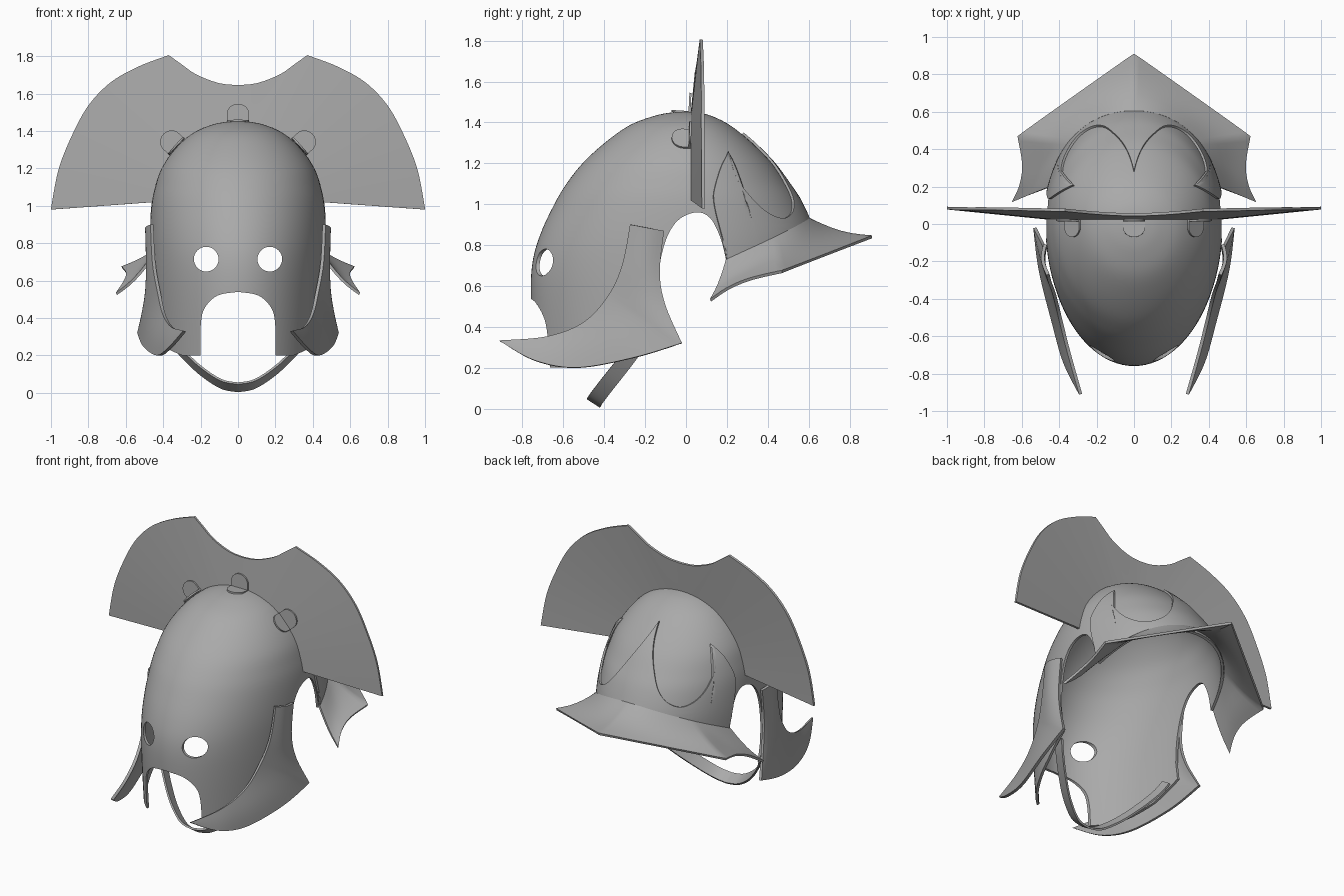
import bpy, bmesh
from math import sin, cos, pi, radians
from mathutils import Vector

cube = bpy.data.objects.get("Cube")
if cube:
    bpy.data.objects.remove(cube, do_unlink=True)

metal = bpy.data.materials.new("grey_metal")
metal.use_nodes = True
metal.diffuse_color = (0.4, 0.4, 0.4, 1)
metal.node_tree.nodes["Principled BSDF"].inputs["Base Color"].default_value = (0.4, 0.4, 0.4, 1)


def spline(points, n=6):
    """Smooth curve through points, n samples per span."""
    p = [Vector(q) for q in points]
    out = []
    for i in range(len(p) - 1):
        a, b, c, d = p[max(i - 1, 0)], p[i], p[i + 1], p[min(i + 2, len(p) - 1)]
        for k in range(n):
            t = k / n
            out.append(0.5 * (2 * b + (c - a) * t + (2 * a - 5 * b + 4 * c - d) * t ** 2
                              + (3 * b - a - 3 * c + d) * t ** 3))
    return out + [p[-1]]


def along(curve, t):
    """Point at fraction t of a sampled curve."""
    f = max(0, min(1, t)) * (len(curve) - 1)
    i = min(int(f), len(curve) - 2)
    return curve[i].lerp(curve[i + 1], f - i)


def finish(name, bm, thickness=0, mirror=False):
    bmesh.ops.remove_doubles(bm, verts=bm.verts, dist=0.0005)
    bmesh.ops.recalc_face_normals(bm, faces=bm.faces)
    mesh = bpy.data.meshes.new(name)
    bm.to_mesh(mesh)
    bm.free()
    mesh.materials.append(metal)
    obj = bpy.data.objects.new(name, mesh)
    bpy.context.collection.objects.link(obj)
    if mirror:
        obj.modifiers.new("mirror", 'MIRROR').merge_threshold = 0.002
    if thickness:
        mod = obj.modifiers.new("thickness", 'SOLIDIFY')
        mod.thickness, mod.offset = thickness, 0
    return obj


def smooth(obj):
    bpy.ops.object.select_all(action='DESELECT')
    bpy.context.view_layer.objects.active = obj
    obj.select_set(True)
    for mod in list(obj.modifiers):
        bpy.ops.object.modifier_apply(modifier=mod.name)
    bpy.ops.object.shade_smooth_by_angle(angle=radians(35))


def loft(name, rows, thickness, mirror=True):
    bm = bmesh.new()
    grid = [[bm.verts.new(p) for p in row] for row in rows]
    for r, s in zip(grid, grid[1:]):
        for i in range(len(r) - 1):
            bm.faces.new((r[i], r[i + 1], s[i + 1], s[i]))
    return finish(name, bm, thickness, mirror)


def between(a, b, steps):
    return [[p.lerp(q, k / steps) for p, q in zip(a, b)] for k in range(steps + 1)]


def prism(name, outline, low, high, axis):
    """Extrude a 2D outline along x or y."""
    bm = bmesh.new()
    at = (lambda p, d: (d, p[0], p[1])) if axis == 'x' else (lambda p, d: (p[0], d, p[1]))
    face = bm.faces.new([bm.verts.new(at(p, low)) for p in outline])
    new = bmesh.ops.extrude_face_region(bm, geom=[face])["geom"]
    shift = Vector(at((0, 0), high - low))
    bmesh.ops.translate(bm, vec=shift, verts=[v for v in new if isinstance(v, bmesh.types.BMVert)])
    return finish(name, bm)


# Skull sections: height, front depth, back depth, half width
sections = spline([(.15, .73, .6, .445), (.5, .75, .62, .46), (.7, .745, .62, .465),
                   (.85, .705, .61, .465), (1, .635, .55, .455), (1.1, .575, .485, .435),
                   (1.2, .495, .41, .4), (1.3, .385, .31, .33), (1.38, .27, .21, .24),
                   (1.425, .15, .12, .14), (1.442, .06, .05, .06), (1.445, .002, .002, .002)], 5)


def skull(angle, z, grow=0):
    """Point on the skull; angle 0 is the back, pi is the front."""
    for lo, hi in zip(sections, sections[1:]):
        if lo[0] <= z <= hi[0]:
            s = lo.lerp(hi, (z - lo[0]) / (hi[0] - lo[0]))
            break
    depth = s[2] if cos(angle) > 0 else s[1]
    return Vector(((s[3] + grow) * sin(angle), (depth + grow) * cos(angle), z + grow * .4))


# Skull and face mask in one shell
SEG = 96
shell = loft("skull_and_mask", [[skull(2 * pi * i / SEG, s[0]) for i in range(SEG + 1)]
                                for s in sections], .016, False)

# Ear and neck opening, mouth arch and eye holes
ear = [p[:2] for p in spline([(-.14, .5, 0), (-.135, .66, 0), (-.1, .82, 0), (-.04, .92, 0),
                              (.05, .96, 0), (.12, .93, 0), (.17, .83, 0), (.2, .71, 0)])]
side_cut = [(-.62, .1), (-.6, .19), (-.45, .23), (-.3, .28), (-.12, .38)] + ear
side_cut += [(.4, .82), (.62, .91), (1, .91), (1, .1)]
mouth_half = [p[:2] for p in spline([(.2, .2, 0), (.2, .35, 0), (.18, .45, 0), (.11, .52, 0), (0, .54, 0)])]
mouth = [(.205, .1)] + mouth_half + [(-x, z) for x, z in mouth_half[-2::-1]] + [(-.205, .1)]
cutters = [prism("side_cutter", side_cut, -1, 1, 'x'), prism("mouth_cutter", mouth, -1, -.35, 'y'),
           prism("base_cutter", [(-1, 0), (1, 0), (1, .2), (-1, .2)], -1, 1, 'y')]
for side in (-1, 1):
    eye = [(side * .17 + .066 * cos(a * pi / 16), .715 + .066 * sin(a * pi / 16)) for a in range(32)]
    cutters.append(prism("eye_cutter", eye, -1, -.35, 'y'))
for cutter in cutters:
    cutter.hide_render = True
    mod = shell.modifiers.new("cut", 'BOOLEAN')
    mod.operation, mod.solver, mod.object = 'DIFFERENCE', 'EXACT', cutter
smooth(shell)
for cutter in cutters:
    bpy.data.objects.remove(cutter, do_unlink=True)

# Neck guard plate with three points: (angle, height, angle at rim)
lobe = spline([(0, 1.34, 0), (5, 1.24, 5), (12, 1.13, 12), (21, 1.01, 20), (30, .945, 30),
               (40, .925, 40), (50, .97, 48), (57, 1.06, 53), (60, 1.15, 56), (57, 1.25, 59)], 5)
edge = spline([(57, 1.25, 59), (67, 1.18, 64), (74, 1.08, 68), (76, 1, 70), (74, .85, 71), (71, .73, 72)], 5)
columns = lobe + edge[1:]


def rim_height(deg):
    return .92 - .2 * (1 - cos(radians(deg))) / (1 - cos(radians(72)))


rows = []
for k in range(13):
    t = k / 12
    rows.append([skull(radians(c[0] + (c[2] - c[0]) * t), c[1] + (rim_height(c[2]) - c[1]) * t, .015)
                 for c in columns])
smooth(loft("neck_guard", rows, .012))

# Flared brim
rim, outer = [], []
flare = spline([(.62, .47, .67), (.595, .32, .635), (.61, .21, .59), (.65, .12, .53)], 8)
for i in range(37):
    deg = 2 * i
    rim.append(skull(radians(deg), rim_height(deg), .015))
    tip = Vector((0, .91, .84))
    outer.append(tip.lerp(flare[0], deg / 46) if deg <= 46 else along(flare, (deg - 46) / 26))
brim = between(rim, outer, 6)
for k, row in enumerate(brim):
    for p in row:
        p.z -= .02 * sin(pi * k / 6)
smooth(loft("brim", brim, .015))

# Transverse crest, dished away from the skull
inner = spline([(0, 0, 1.44), (.1, 0, 1.43), (.2, 0, 1.395), (.3, 0, 1.325),
                (.38, 0, 1.225), (.425, 0, 1.13), (.45, 0, 1.02)])
dip = spline([(0, 0, 1.645), (.1, 0, 1.655), (.22, 0, 1.7), (.3, 0, 1.755), (.37, 0, 1.805)])
fan = spline([(.37, 0, 1.805), (.53, 0, 1.745), (.68, 0, 1.66), (.8, 0, 1.535), (.89, 0, 1.37),
              (.96, 0, 1.19), (1, 0, .98)])
top = [along(dip, i / 12) if i <= 12 else along(fan, (i - 12) / 36) for i in range(49)]
crest = between([along(inner, i / 48) for i in range(49)], top, 8)
for row in crest:
    for p, base in zip(row, crest[0]):
        p.y = .03 + .1 * Vector((p.x - base.x, 0, p.z - base.z)).length
smooth(loft("crest", crest, .015))

# Round tabs folded between skull and crest
for x, z, normal in ((0, 1.444, (0, 0, 1)), (.325, 1.315, (.74, 0, .67)), (-.325, 1.315, (-.74, 0, .67))):
    up = Vector(normal).normalized()
    across = Vector((up.z, 0, -up.x))
    foot = Vector((x, .025, z)) + up * .006
    for name, out in (("skull_tab", Vector((0, -1, .06))), ("crest_tab", up + Vector((0, .05, 0)))):
        shift = Vector((0, -.008, 0)) if name == "crest_tab" else Vector()
        arc = [(.06, 0)] + [(.06 * cos(a * pi / 20), .04 + .055 * sin(a * pi / 20)) for a in range(21)] + [(-.06, 0)]
        bm = bmesh.new()
        bm.faces.new([bm.verts.new(foot + shift + across * u + out * v) for u, v in arc])
        smooth(finish(name, bm, .01))

# Cheek guards
front_edge = spline([(.46, -.27, .9), (.45, -.31, .7), (.425, -.38, .55), (.395, -.5, .42),
                     (.35, -.68, .35), (.285, -.91, .33)], 12)
back_edge = spline([(.475, -.11, .87), (.475, -.13, .66), (.49, -.1, .5), (.53, -.02, .32)], 8)
low_edge = spline([(.53, -.02, .32), (.5, -.25, .25), (.43, -.53, .2), (.37, -.74, .235), (.285, -.91, .33)], 9)
lower = back_edge + low_edge[1:]
cheek = between(front_edge, [along(lower, i / 60) for i in range(61)], 8)
for k, row in enumerate(cheek):
    for i, p in enumerate(row):
        p.x += .02 * sin(pi * k / 8) * (1 - i / 60)
smooth(loft("cheek_guard", cheek, .018))

# Chin strap
path = spline([(0, -.45, .03), (.09, -.44, .048), (.2, -.385, .12), (.3, -.31, .215),
               (.38, -.24, .31), (.42, -.2, .38)])
half = Vector((0, .032, -.021))
smooth(loft("chin_strap", [[p - half for p in path], [p + half for p in path]], .012))
